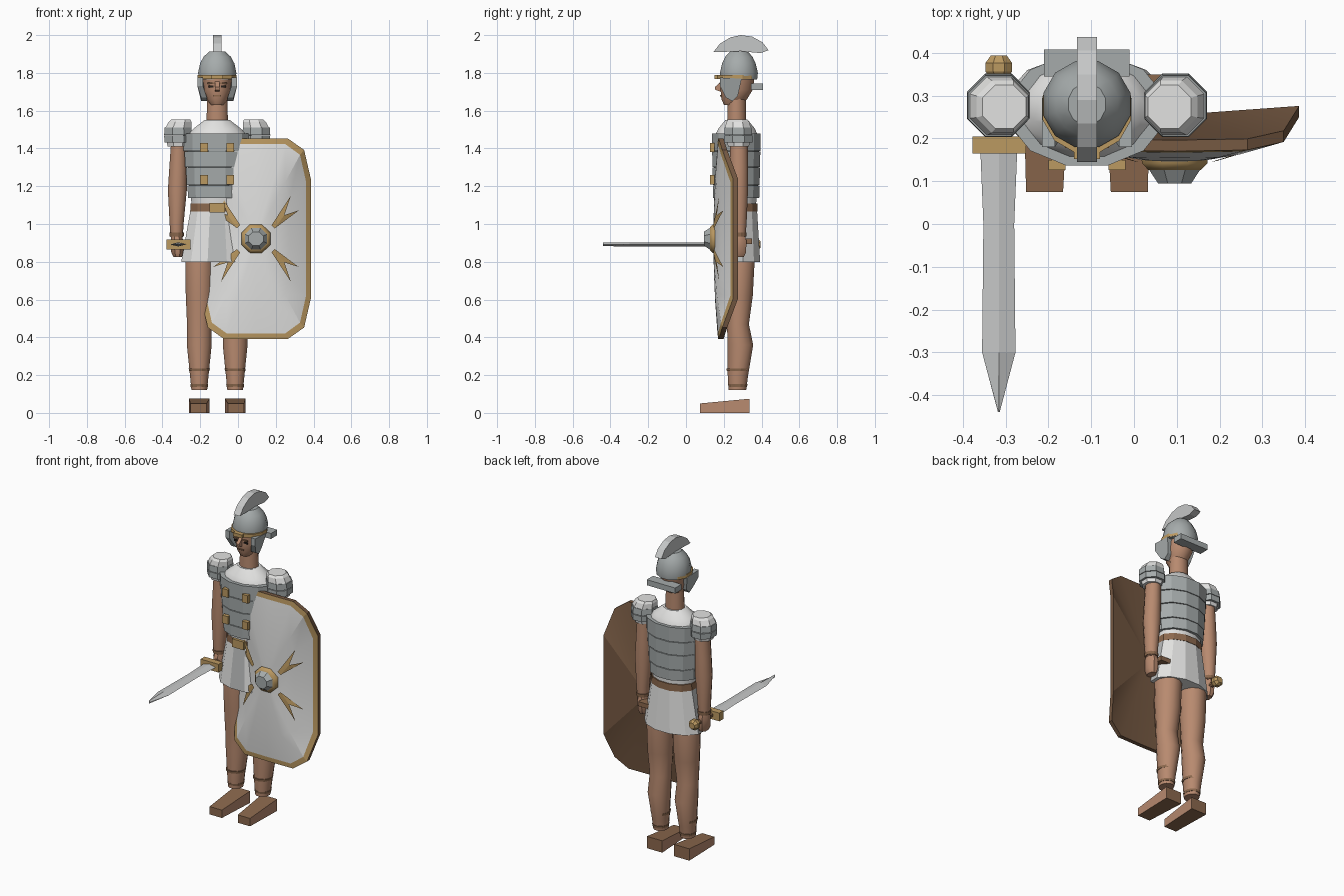
import bpy, bmesh, math
from mathutils import Vector

cube = bpy.data.objects.get("Cube")
if cube:
    bpy.data.objects.remove(cube)

CX = -0.11  # body centre line


def material(name, r, g, b):
    m = bpy.data.materials.new(name)
    m.use_nodes = True
    m.diffuse_color = (r, g, b, 1)
    m.node_tree.nodes["Principled BSDF"].inputs["Base Color"].default_value = (r, g, b, 1)
    return m


WHITE = material("white cloth", 0.76, 0.76, 0.75)
PLEAT = material("grey pleat", 0.5, 0.51, 0.51)
STEEL = material("steel", 0.38, 0.41, 0.41)
DARK = material("dark steel", 0.17, 0.19, 0.19)
BLADE = material("bright steel", 0.56, 0.57, 0.57)
GOLD = material("brass", 0.5, 0.32, 0.12)
SKIN = material("skin", 0.48, 0.255, 0.16)
LEATHER = material("leather", 0.26, 0.14, 0.075)
WOOD = material("dark wood", 0.18, 0.1, 0.055)
BLACK = material("dark eye", 0.02, 0.015, 0.012)


def finish(name, bm, mats, angle=0):
    bmesh.ops.recalc_face_normals(bm, faces=bm.faces)
    me = bpy.data.meshes.new(name)
    bm.to_mesh(me)
    bm.free()
    for m in mats:
        me.materials.append(m)
    if angle:
        me.shade_smooth()
        me.set_sharp_from_angle(angle=math.radians(angle))
    ob = bpy.data.objects.new(name, me)
    bpy.context.collection.objects.link(ob)
    return ob


def loft(name, rings, mat, n=12, axis="z", phase=0.5, angle=0):
    """Rings are (height, centre a, centre b, radius a, radius b)."""
    bm = bmesh.new()
    loops = []
    for h, a, b, ra, rb in rings:
        loop = []
        for i in range(n):
            t = math.tau * (i + phase) / n
            u, v = a + ra * math.cos(t), b + rb * math.sin(t)
            loop.append(bm.verts.new((u, v, h) if axis == "z" else (u, h, v)))
        loops.append(loop)
    for lo, hi in zip(loops, loops[1:]):
        for i in range(n):
            j = (i + 1) % n
            bm.faces.new((lo[i], lo[j], hi[j], hi[i]))
    bm.faces.new(loops[0])
    bm.faces.new(loops[-1])
    return finish(name, bm, [mat], angle)


def prism(name, profile, x0, x1, mat):
    """Side profile of (y, z) points extruded across x."""
    bm = bmesh.new()
    face = bm.faces.new([bm.verts.new((x0, y, z)) for y, z in profile])
    ext = bmesh.ops.extrude_face_region(bm, geom=[face])["geom"]
    verts = [g for g in ext if isinstance(g, bmesh.types.BMVert)]
    bmesh.ops.translate(bm, verts=verts, vec=(x1 - x0, 0, 0))
    return finish(name, bm, [mat])


def box(name, x, y, z, mat):
    return prism(name, [(y[0], z[0]), (y[1], z[0]), (y[1], z[1]), (y[0], z[1])], x[0], x[1], mat)


def body(rings):
    return [(z, CX, cy, rx, ry) for z, cy, rx, ry in rings]


# Head, neck and face
loft("neck", body([(1.5, .268, .06, .052), (1.67, .268, .055, .05)]), SKIN, angle=40)
loft("head", body([(1.63, .245, .035, .045), (1.66, .255, .057, .07), (1.71, .268, .075, .088),
                   (1.80, .275, .08, .095)]), SKIN, angle=40)
prism("nose", [(.185, 1.755), (.153, 1.725), (.155, 1.71), (.185, 1.7)], CX - .011, CX + .011, SKIN)
for s, side in ((-1, "right"), (1, "left")):
    x = CX + s * .033
    box(side + "_eye", (x - .014, x + .014), (.183, .191), (1.722, 1.732), BLACK)
    box(side + "_brow", (x - .018, x + .018), (.178, .186), (1.74, 1.748), LEATHER)
box("mouth", (CX - .02, CX + .02), (.18, .189), (1.676, 1.682), LEATHER)

# Helmet
loft("helmet_dome", body([(1.765, .28, .1, .1), (1.80, .28, .105, .104), (1.85, .28, .094, .092),
                          (1.885, .28, .075, .075), (1.912, .28, .045, .05)]), STEEL, angle=40)
loft("helmet_band", body([(1.768, .271, .107, .108), (1.79, .271, .107, .108)]), GOLD)
box("helmet_brow", (CX - .03, CX + .03), (.152, .175), (1.768, 1.79), GOLD)
prism("crest", [(.145, 1.91), (.22, 1.912), (.29, 1.915), (.36, 1.908), (.395, 1.905), (.437, 1.92),
                (.405, 1.962), (.35, 1.992), (.29, 2.0), (.235, 1.988), (.18, 1.955)],
      CX - .023, CX + .023, BLADE)
box("neck_guard", (CX - .1, CX + .1), (.345, .408), (1.71, 1.745), STEEL)
for s, side in ((-1, "right"), (1, "left")):
    guard = prism(side + "_cheek_guard", [(.18, 1.775), (.18, 1.73), (.21, 1.67), (.245, 1.65), (.275, 1.68),
                                          (.295, 1.77)], CX + s * .075, CX + s * .105, STEEL)
    for v in guard.data.vertices:
        if v.co.z < 1.7:
            v.co.x -= s * .02

# Tunic and segmented armour
loft("tunic", body([(1.05, .275, .14, .1), (1.2, .268, .145, .108), (1.46, .266, .17, .122),
                    (1.505, .268, .13, .1), (1.55, .268, .07, .062)]), WHITE, angle=40)
loft("armour_lining", body([(1.15, .267, .15, .118), (1.47, .265, .172, .126)]), DARK)
bands = [1.135, 1.205, 1.30, 1.385, 1.48]
for k, (lo, hi) in enumerate(zip(bands, bands[1:])):
    w = .16 + .008 * k
    loft("armour_band", body([(lo + .002, .266, w, .126 + .002 * k), (hi - .002, .266, w + .003, .128 + .002 * k)]),
         STEEL)
for x in (CX - .07, CX + .07):
    for z in (1.235, 1.405):
        box("armour_buckle", (x - .02, x + .02), (.126, .15), (z - .025, z + .025), GOLD)

# Belt and pleated skirt
loft("belt", body([(1.065, .275, .148, .108), (1.108, .275, .147, .107)]), LEATHER)
box("belt_buckle", (CX - .04, CX + .04), (.155, .18), (1.06, 1.112), GOLD)
skirt = loft("skirt", body([(.80, .27, .197, .127), (1.07, .274, .147, .106)]), WHITE)
skirt.data.materials.append(PLEAT)
for f in skirt.data.polygons:
    if abs(f.normal.z) < .5 and (f.normal.y < -.97 or abs(f.normal.x) > .95):
        f.material_index = 1

# Limbs, both sides
for s, side in ((-1, "right"), (1, "left")):
    lx, ax = CX + s * .095, CX + s * .207
    loft(side + "_leg", [(.12, lx, .272, .043, .048), (.2, lx, .275, .051, .056), (.36, lx, .288, .068, .07),
                         (.47, lx, .275, .067, .06), (.62, lx - s * .002, .28, .076, .076),
                         (.8, lx - s * .003, .28, .08, .086), (.9, lx - s * .012, .28, .065, .08)],
         SKIN, angle=40)
    for z, r in ((.145, .047), (.228, .056)):
        loft(side + "_ankle_strap", [(z - .007, lx, .274, r, r + .004), (z + .007, lx, .274, r + .002, r + .006)],
             LEATHER)
    shoe = prism(side + "_shoe", [(.075, 0), (.337, 0), (.337, .075), (.075, .05)], lx - .054, lx + .054, LEATHER)
    shoe.data.materials.append(SKIN)
    for f in shoe.data.polygons:
        f.material_index = int(abs(f.normal.x) > .9)
    for v in shoe.data.vertices:
        if v.co.y < .1:
            v.co.x = lx + (v.co.x - lx) * .8 + s * .004

    loft(side + "_arm", [(.93, ax + s * .008, .28, .034, .036), (1.0, ax + s * .008, .28, .038, .042),
                         (1.18, ax + s * .004, .28, .052, .05), (1.3, ax, .28, .048, .05),
                         (1.46, ax - s * .005, .28, .042, .048)], SKIN, angle=40)
    loft(side + "_hand", [(.825, ax + s * .002, .275, .024, .034), (.85, ax + s * .004, .275, .035, .046),
                          (.91, ax + s * .006, .278, .036, .046), (.94, ax + s * .008, .28, .03, .034)],
         SKIN, n=8, angle=40)
    loft(side + "_wrist_band", [(.935, ax + s * .008, .28, .039, .041), (.955, ax + s * .008, .28, .04, .042)],
         LEATHER)

    # Layered shoulder guard
    loft(side + "_sleeve", [(1.41, ax, .278, .06, .06), (1.45, ax, .278, .068, .068)], WHITE, n=8)
    loft(side + "_lower_shoulder_plate", [(1.432, ax, .278, .078, .08), (1.468, ax, .278, .08, .08)], STEEL, n=8)
    loft(side + "_upper_shoulder_plate", [(1.472, ax, .277, .08, .08), (1.51, ax, .276, .077, .077)], STEEL, n=8)
    loft(side + "_shoulder_cap", [(1.505, ax, .276, .075, .075), (1.54, ax - s * .01, .274, .066, .066),
                                  (1.553, ax - s * .014, .274, .055, .055)], WHITE, n=8)

# Sword held forward in the right hand
SX, SZ = -.316, .892
loft("sword_blade", [(-.44, SX, SZ, .002, .009), (-.3, SX, SZ, .039, .011), (.0, SX, SZ, .036, .011),
                     (.17, SX, SZ, .043, .011)], BLADE, n=4, axis="y", phase=0)
box("sword_guard", (SX - .062, SX + .064), (.165, .205), (SZ - .026, SZ + .026), GOLD)
loft("sword_grip", [(.2, SX, SZ, .017, .017), (.36, SX, SZ, .017, .017)], LEATHER, n=8, axis="y")
loft("sword_pommel", [(.338, SX, SZ, .02, .02), (.357, SX, SZ, .034, .034), (.376, SX, SZ, .034, .034),
                      (.394, SX, SZ, .02, .02)], GOLD, n=8, axis="y")

# Domed shield with brass rim and a nearly flat back; corners are (x, z, rim depth)
HX, HZ, HY = .095, .922, .145
quarter = [(0, .53, .17), (.17, .53, .173), (.255, .47, .192), (.291, .315, .25)]
right = quarter + [(x, -z, y) for x, z, y in reversed(quarter)]
outline = right + [(-x, z, y) for x, z, y in reversed(right[1:-1])]
n = len(outline)
bm = bmesh.new()
loops = [[bm.verts.new((HX + x * a, HY + (y - HY) * a * b, HZ + z * b)) for x, z, y in outline]
         for a, b in ((1, 1), (.915, .945), (.6, .63), (.3, .32))]
back = [bm.verts.new((HX + x, y + .026, HZ + z)) for x, z, y in outline]
front_mid = bm.verts.new((HX, HY, HZ))
back_mid = bm.verts.new((HX, .255, HZ))
for i in range(n):
    j = (i + 1) % n
    for k in range(3):
        f = bm.faces.new((loops[k][i], loops[k][j], loops[k + 1][j], loops[k + 1][i]))
        f.material_index = int(k == 0)
    bm.faces.new((loops[3][i], loops[3][j], front_mid))
    bm.faces.new((loops[0][i], loops[0][j], back[j], back[i])).material_index = 2
    bm.faces.new((back[i], back[j], back_mid)).material_index = 2
finish("shield", bm, [WHITE, GOLD, WOOD], angle=20)

# Shield boss and forked rays
loft("boss_ring", [(.165, HX, HZ, .084, .082), (.142, HX, HZ, .083, .081), (.126, HX, HZ, .066, .064)], GOLD,
     n=8, axis="y", angle=50)
loft("boss", [(.15, HX, HZ, .064, .062), (.126, HX, HZ, .064, .062), (.095, HX, HZ, .042, .04)], STEEL,
     n=8, axis="y")
fork = [(.083, .072), (.185, .228), (.15, .125), (.227, .15), (.1, .055)]
bm = bmesh.new()
for sx in (-1, 1):
    for sz in (-1, 1):
        v = [bm.verts.new(Vector((HX + sx * x, HY - .009 + .1 * (x / .29) ** 2, HZ + sz * z))) for x, z in fork]
        for tri in ((0, 1, 2), (0, 2, 4), (2, 3, 4)):
            order = tri if sx * sz < 0 else tri[::-1]
            bm.faces.new([v[i] for i in order])
finish("shield_rays", bm, [GOLD])

# Grip strap at the left hand
box("shield_grip", (-.01, .09), (.2, .35), (.893, .922), LEATHER)
